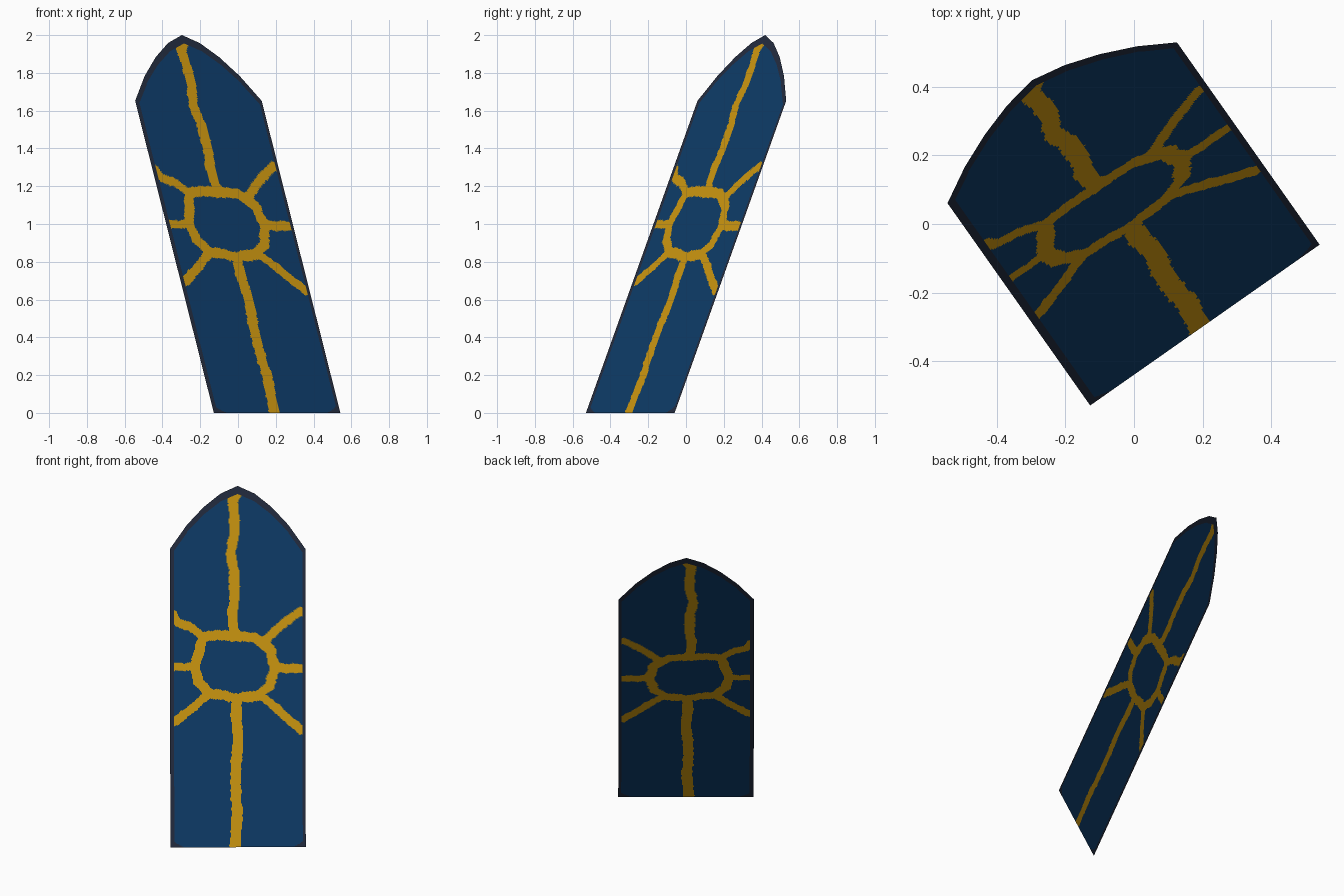
import bpy, bmesh, math
from mathutils import Vector, noise

if "Cube" in bpy.data.objects:
    bpy.data.objects.remove(bpy.data.objects["Cube"])

# Plane of the leaning panel: across, along, and middle of the bottom edge
ACROSS = Vector((0.819, 0.574, 0)).normalized()
ALONG = Vector((-0.231, 0.3275, 0.9163))
BASE = Vector((0.207, -0.295, 0))
HALF = 0.409
ARCH = [2.183, 2.137, 2.056, 1.947, 1.803]   # outline height, centre to shoulder
COLS, ROWS = 136, 360


def material(name, rgb):
    m = bpy.data.materials.new(name)
    m.diffuse_color = (*rgb, 1)
    m.use_nodes = True
    m.node_tree.nodes["Principled BSDF"].inputs["Base Color"].default_value = m.diffuse_color
    return m


def height(a):
    t = min(abs(a) / HALF * 4, 3.9999)
    i = int(t)
    return ARCH[i] + (ARCH[i + 1] - ARCH[i]) * (t - i)


def path(half_width, pts):
    # sketch units to panel units
    pts = [((x - 238) / 165.4, (847 - y) / 165.4) for x, y in pts]
    return [(p, q, half_width) for p, q in zip(pts, pts[1:])]


# Gold sun emblem: ring, two stems and six rays
gold = path(0.030, [(203, 637), (218, 635), (236, 636), (256, 638), (271, 650),
                    (275, 668), (270, 686), (258, 695), (237, 698), (210, 693),
                    (198, 681), (195, 665), (200, 650), (203, 637)])
gold += path(0.031, [(239, 491), (233, 501), (235, 516), (235, 532), (231, 553),
                     (234, 570), (235, 592), (233, 612), (234, 636)])
gold += path(0.032, [(237, 698), (236, 715), (238, 740), (236, 765), (236, 790),
                     (237, 815), (235, 849)])
for ray in ([(173, 614), (178, 622), (190, 627), (203, 637)],
            [(173, 667), (195, 666)],
            [(174, 722), (185, 714), (197, 704), (208, 694)],
            [(301, 611), (290, 618), (280, 627), (266, 640)],
            [(274, 668), (302, 669)],
            [(301, 730), (285, 716), (272, 704), (260, 694)]):
    gold += path(0.026, ray)


def near_gold(a, b):
    wobble = 0.008 * noise.noise(Vector((a * 22, b * 22, 0))) + \
             0.005 * noise.noise(Vector((a * 60, b * 60, 5)))
    for (px, py), (qx, qy), w in gold:
        dx, dy = qx - px, qy - py
        t = ((a - px) * dx + (b - py) * dy) / (dx * dx + dy * dy)
        t = max(0.0, min(1.0, t))
        if math.hypot(a - px - t * dx, b - py - t * dy) < w + wobble:
            return True
    return False


def colour(a, b):
    edge = HALF - abs(a)
    # dark rim: sides, arch, small bottom corners
    if edge < (0.024 if a < 0 else 0.018) or height(a) - b < 0.046:
        return 1
    if edge / 0.08 + b / 0.045 < 1:
        return 1
    return 2 if near_gold(a, b) else 0


# Panel: a fine sheet cut to the pointed outline
bm = bmesh.new()
grid, flat = [], []
for i in range(COLS + 1):
    a = HALF * (2 * i / COLS - 1)
    h = height(a)
    flat.append([(a, h * j / ROWS) for j in range(ROWS + 1)])
    grid.append([bm.verts.new(BASE + ACROSS * x + ALONG * y) for x, y in flat[-1]])
for i in range(COLS):
    for j in range(ROWS):
        f = bm.faces.new((grid[i][j], grid[i + 1][j], grid[i + 1][j + 1], grid[i][j + 1]))
        p, q = flat[i][j], flat[i + 1][j + 1]
        f.material_index = colour((p[0] + q[0]) / 2, (p[1] + q[1]) / 2)

mesh = bpy.data.meshes.new("pointed_panel")
bm.to_mesh(mesh)
bm.free()
for m in (material("deep blue", (0.0042, 0.044, 0.140)),
          material("dark slate rim", (0.017, 0.025, 0.050)),
          material("gold", (0.61, 0.31, 0.005))):
    mesh.materials.append(m)
bpy.context.collection.objects.link(bpy.data.objects.new("pointed_panel", mesh))
